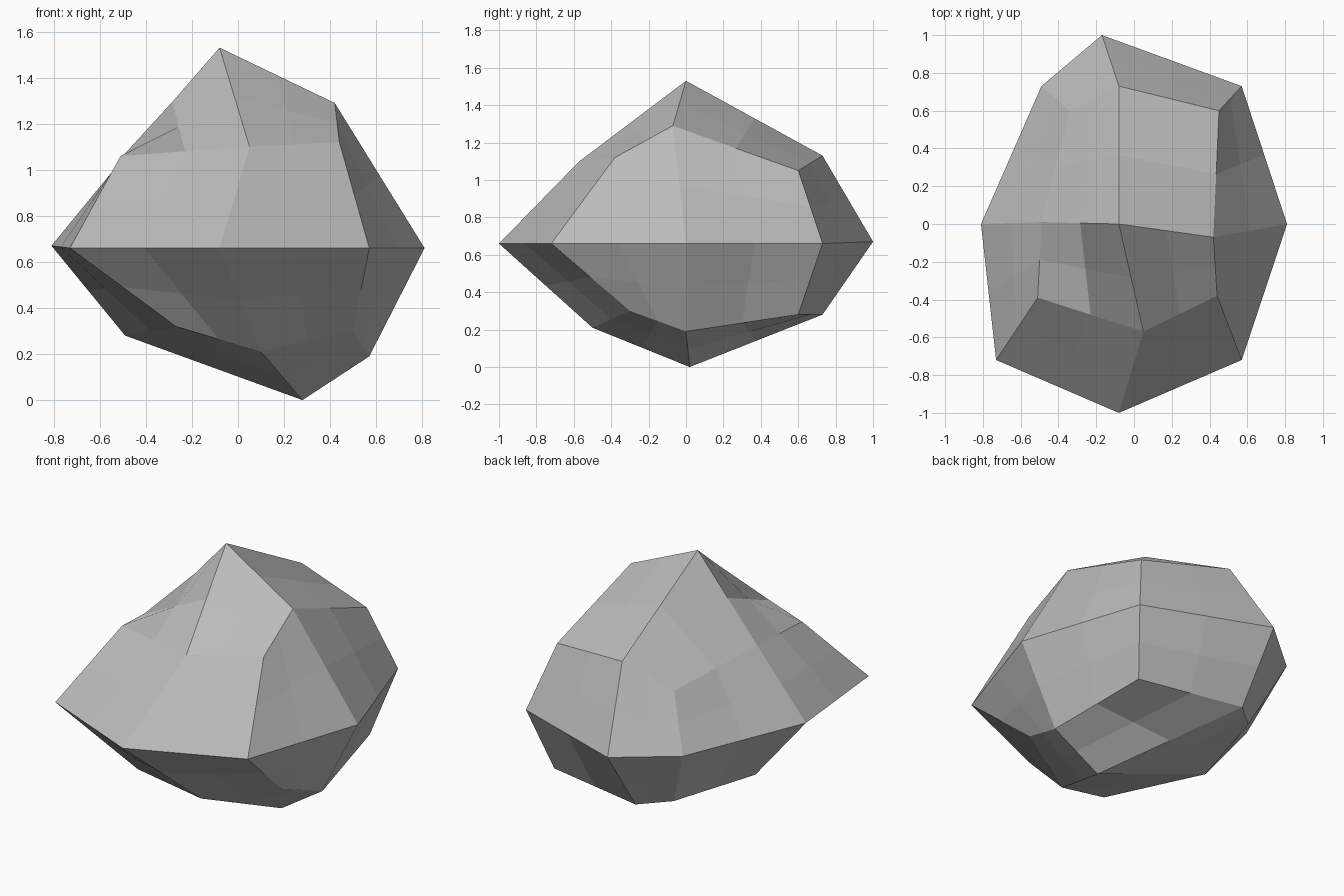
import bpy
import bmesh
from mathutils import Vector

# Remove the default cube
default_cube = bpy.data.objects.get("Cube")
if default_cube:
    bpy.data.objects.remove(default_cube, do_unlink=True)


def make_material(name, colour):
    material = bpy.data.materials.new(name)
    material.use_nodes = True
    material.diffuse_color = colour
    shader = material.node_tree.nodes["Principled BSDF"]
    shader.inputs["Base Color"].default_value = colour
    shader.inputs["Roughness"].default_value = 0.9
    return material


# Compass directions, counter-clockwise seen from above
east, west, north, south = (1, 0), (-1, 0), (0, 1), (0, -1)
north_east, north_west = (1, 1), (-1, 1)
south_east, south_west = (1, -1), (-1, -1)
centre = (0, 0)

# Chiselled control points of the boulder, one layer at a time
top_layer = {
    centre: (-.08, 0, 1.53),
    east: (.42, -.07, 1.29),
    north_east: (.45, .6, 1.05),
    north: (-.08, .73, 1.13),
    north_west: (-.34, .6, .97),
    west: (-.49, .01, 1.06),
    south_west: (-.51, -.39, 1.06),
    south: (.05, -.57, 1.1),
    south_east: (.44, -.38, 1.12),
}
middle_layer = {
    east: (.81, 0, .66),
    north_east: (.57, .73, .66),
    north: (-.17, 1, .67),
    north_west: (-.49, .73, .66),
    west: (-.81, 0, .67),
    south_west: (-.73, -.72, .66),
    south: (-.08, -1, .66),
    south_east: (.57, -.72, .66),
}
bottom_layer = {
    centre: (.28, .02, 0),
    east: (.57, 0, .19),
    north_east: (.47, .6, .28),
    north: (-.17, .73, .28),
    north_west: (-.33, .59, .29),
    west: (-.49, .03, .28),
    south_west: (-.27, -.58, .32),
    south: (.1, -.5, .21),
    south_east: (.5, -.3, .3),
}
layers = {1: top_layer, 0: middle_layer, -1: bottom_layer}

# Boulder: a cube cut once along every edge, then pulled onto the control points
bm = bmesh.new()
bmesh.ops.create_cube(bm, size=2)
bmesh.ops.subdivide_edges(bm, edges=bm.edges[:], cuts=1, use_grid_fill=True)
for vert in bm.verts:
    x, y, z = (round(value) for value in vert.co)
    vert.co = Vector(layers[z][(x, y)])
bmesh.ops.recalc_face_normals(bm, faces=bm.faces[:])

mesh = bpy.data.meshes.new("boulder")
bm.to_mesh(mesh)
bm.free()
mesh.materials.append(make_material("stone grey", (.5, .5, .5, 1)))
boulder = bpy.data.objects.new("boulder", mesh)
bpy.context.collection.objects.link(boulder)

# Split each broad facet into four flat ones
facets = boulder.modifiers.new("facets", 'SUBSURF')
facets.subdivision_type = 'SIMPLE'
facets.levels = facets.render_levels = 1
